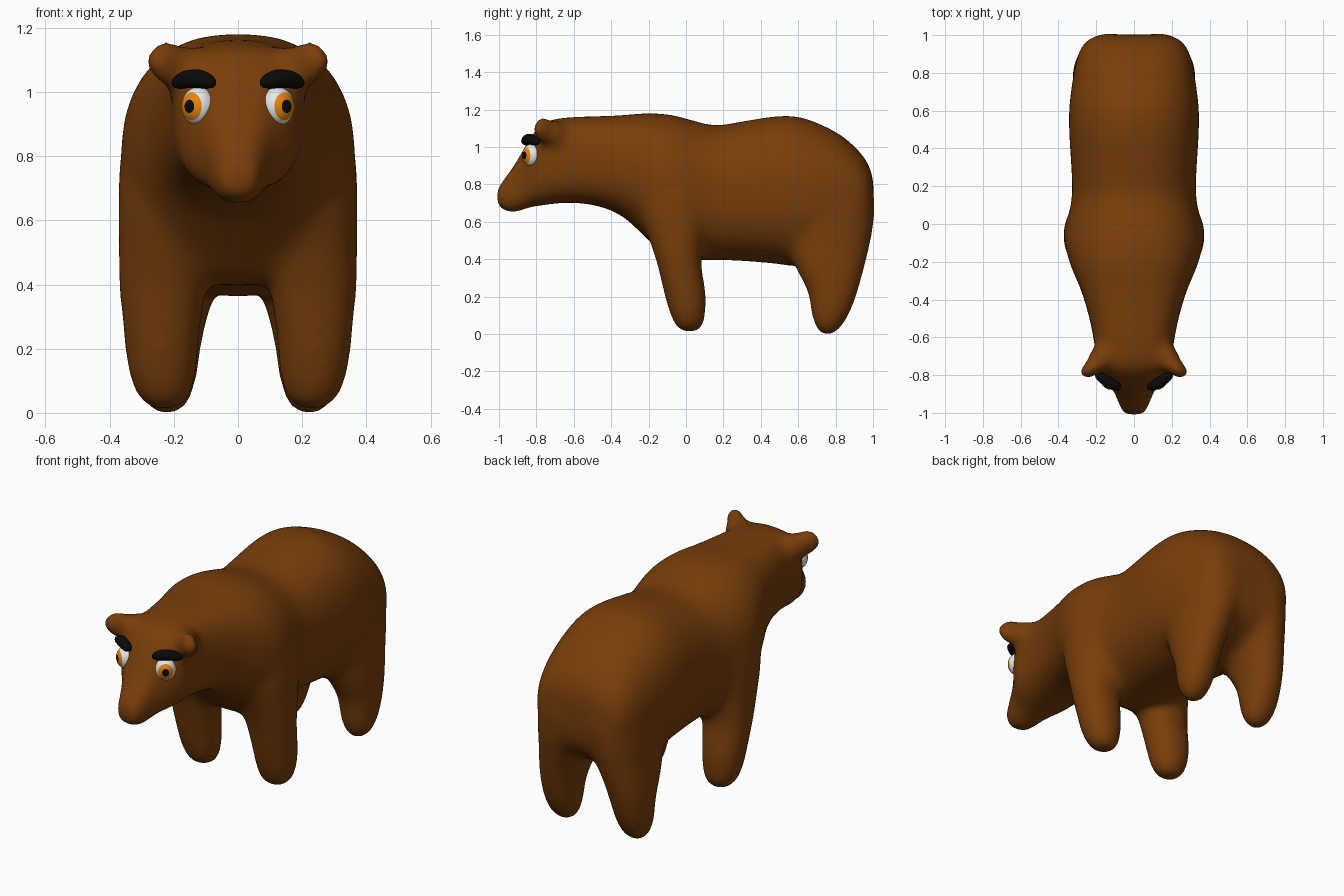
import bpy, bmesh, math
from mathutils import Vector, Matrix

if "Cube" in bpy.data.objects:
    bpy.data.objects.remove(bpy.data.objects["Cube"])


def material(name, rgb):
    m = bpy.data.materials.new(name)
    m.diffuse_color = (*rgb, 1)
    m.use_nodes = True
    m.node_tree.nodes["Principled BSDF"].inputs["Base Color"].default_value = m.diffuse_color
    return m


BROWN = material("brown fur", (0.190, 0.048, 0.003))
WHITE = material("eye white", (0.80, 0.80, 0.80))
ORANGE = material("orange iris", (0.80, 0.23, 0.004))
BLACK = material("black", (0.003, 0.003, 0.003))


def make_object(name, bm, mats):
    mesh = bpy.data.meshes.new(name)
    bmesh.ops.recalc_face_normals(bm, faces=bm.faces[:])
    for f in bm.faces:
        f.smooth = True
    bm.to_mesh(mesh)
    bm.free()
    for m in mats:
        mesh.materials.append(m)
    ob = bpy.data.objects.new(name, mesh)
    bpy.context.collection.objects.link(ob)
    return ob


def refine(rows, n=4):
    """Catmull-Rom interpolation between the given sections."""
    out = []
    for i in range(len(rows) - 1):
        p0, p1 = rows[max(i - 1, 0)], rows[i]
        p2, p3 = rows[i + 1], rows[min(i + 2, len(rows) - 1)]
        for k in range(n):
            t = k / n
            out.append([0.5 * (2 * b + (c - a) * t + (2 * a - 5 * b + 4 * c - d) * t * t
                               + (3 * b - a - 3 * c + d) * t ** 3)
                        for a, b, c, d in zip(p0, p1, p2, p3)])
    return out + [list(rows[-1])]


def loft(bm, rows, place, power, sides=32):
    """Sections: (position, low, high, x centre, x half width)."""
    rings = []
    for t, lo, hi, xc, w in refine(rows):
        ring = []
        e = 2 / power(t)
        for k in range(sides):
            a = 2 * math.pi * (k + 0.5) / sides
            c, s = math.cos(a), math.sin(a)
            x = xc + w * math.copysign(abs(c) ** e, c)
            v = (lo + hi) / 2 + (hi - lo) / 2 * math.copysign(abs(s) ** e, s)
            ring.append(bm.verts.new(place(x, v, t)))
        rings.append(ring)
    for r, q in zip(rings, rings[1:]):
        for k in range(sides):
            j = (k + 1) % sides
            bm.faces.new((r[k], r[j], q[j], q[k]))
    bm.faces.new(rings[0])
    bm.faces.new(rings[-1])


# trunk and head: y, bottom z, top z, x centre, half width
TRUNK = [
    (-1.012, .68, .78, 0, .062), (-.97, .655, .836, 0, .076), (-.92, .644, .905, 0, .094),
    (-.87, .663, .988, 0, .117), (-.82, .681, 1.068, 0, .158), (-.76, .688, 1.133, 0, .195),
    (-.65, .701, 1.158, 0, .208), (-.50, .69, 1.165, 0, .237), (-.35, .635, 1.170, 0, .282),
    (-.22, .52, 1.182, 0, .337), (-.10, .41, 1.177, 0, .368), (0, .395, 1.154, 0, .356),
    (.15, .395, 1.117, 0, .329), (.30, .39, 1.138, 0, .333), (.48, .375, 1.166, 0, .344),
    (.62, .36, 1.160, 0, .344), (.80, .40, 1.083, 0, .320), (.90, .45, 1.005, 0, .296),
    (.96, .50, .935, 0, .265), (.992, .57, .865, 0, .215), (1.003, .63, .81, 0, .15)]
# legs: z, front y, back y, x centre, half width
FRONT_LEG = [
    (.006, -.01, .05, .23, .03), (.04, -.058, .093, .23, .082), (.13, -.095, .108, .236, .109),
    (.22, -.12, .109, .238, .118), (.38, -.158, .083, .236, .136), (.52, -.205, .10, .232, .142),
    (.66, -.255, .13, .210, .164), (.80, -.24, .12, .18, .184), (.92, -.18, .03, .13, .16)]
HIND_LEG = [
    (-.009, .730, .780, .22, .03), (.025, .695, .825, .222, .07), (.11, .667, .877, .222, .096),
    (.22, .650, .919, .218, .106), (.34, .59, .953, .204, .122), (.46, .54, .982, .178, .142),
    (.58, .53, 1.004, .155, .165), (.72, .54, 1.008, .125, .188), (.86, .60, .97, .10, .17)]

bm = bmesh.new()
# squarer sections at the head, rounder at the trunk
loft(bm, TRUNK, lambda x, v, t: (x, t, v), lambda t: 2.8 if t < -.6 else max(2.35, 2.8 - (t + .6)))
for side in (1, -1):
    for leg in (FRONT_LEG, HIND_LEG):
        loft(bm, leg, lambda x, v, t: (side * x, v, t), lambda t: 2.15)
    # ears, swept outwards and forwards from a broad base
    for pos, size, turn, roll in (((.222, -.763, 1.093), (.080, .048, .076), 33, 22),
                                  ((.165, -.705, 1.065), (.080, .075, .084), 20, 10)):
        mat = (Matrix.Translation((side * pos[0], pos[1], pos[2]))
               @ Matrix.Rotation(-side * math.radians(turn), 4, 'Z')
               @ Matrix.Rotation(-side * math.radians(roll), 4, 'Y')
               @ Matrix.Diagonal((*size, 1)))
        bmesh.ops.create_uvsphere(bm, u_segments=24, v_segments=16, radius=1, matrix=mat)
body = make_object("bear_body", bm, [BROWN])

# fuse the parts into one soft skin
rm = body.modifiers.new("fuse", 'REMESH')
rm.mode = 'VOXEL'
rm.voxel_size = 0.016
rm.use_smooth_shade = True
sm = body.modifiers.new("soften", 'SMOOTH')
sm.factor = 0.5
sm.iterations = 48

for side, label in ((1, "left"), (-1, "right")):
    # eyeball with iris and pupil coloured by angle from the gaze direction
    gaze = Vector((side * .58, -.81, 0)).normalized()
    bm = bmesh.new()
    bmesh.ops.create_uvsphere(bm, u_segments=32, v_segments=36, radius=1)
    for f in bm.faces:
        c = f.calc_center_median()
        ang = math.degrees(math.acos(max(-1, min(1, c.normalized().z))))
        f.material_index = 2 if ang < 20 else 1 if ang < 45 else 0
    rot = gaze.to_track_quat('Z', 'Y').to_matrix().to_4x4()
    bm.transform(Matrix.Translation((side * .122, -.823, .955))
                 @ Matrix.Diagonal((.054, .054, .061, 1)) @ rot)
    make_object(label + "_eye", bm, [WHITE, ORANGE, BLACK])

    # arched eyebrow
    cu = bpy.data.curves.new(label + "_eyebrow", 'CURVE')
    cu.dimensions = '3D'
    cu.bevel_depth = 0.027
    cu.bevel_resolution = 4
    cu.use_fill_caps = True
    sp = cu.splines.new('POLY')
    path = refine([(.074, -.862, 1.018, .3), (.086, -.860, 1.028, .8), (.118, -.848, 1.040, 1.05),
                   (.156, -.824, 1.040, 1.05), (.188, -.800, 1.028, .8), (.199, -.792, 1.018, .3)])
    sp.points.add(len(path) - 1)
    for p, (x, y, z, r) in zip(sp.points, path):
        p.co = (side * x, y, z, 1)
        p.radius = r
    sp.use_smooth = True
    cu.materials.append(BLACK)
    brow = bpy.data.objects.new(label + "_eyebrow", cu)
    bpy.context.collection.objects.link(brow)
